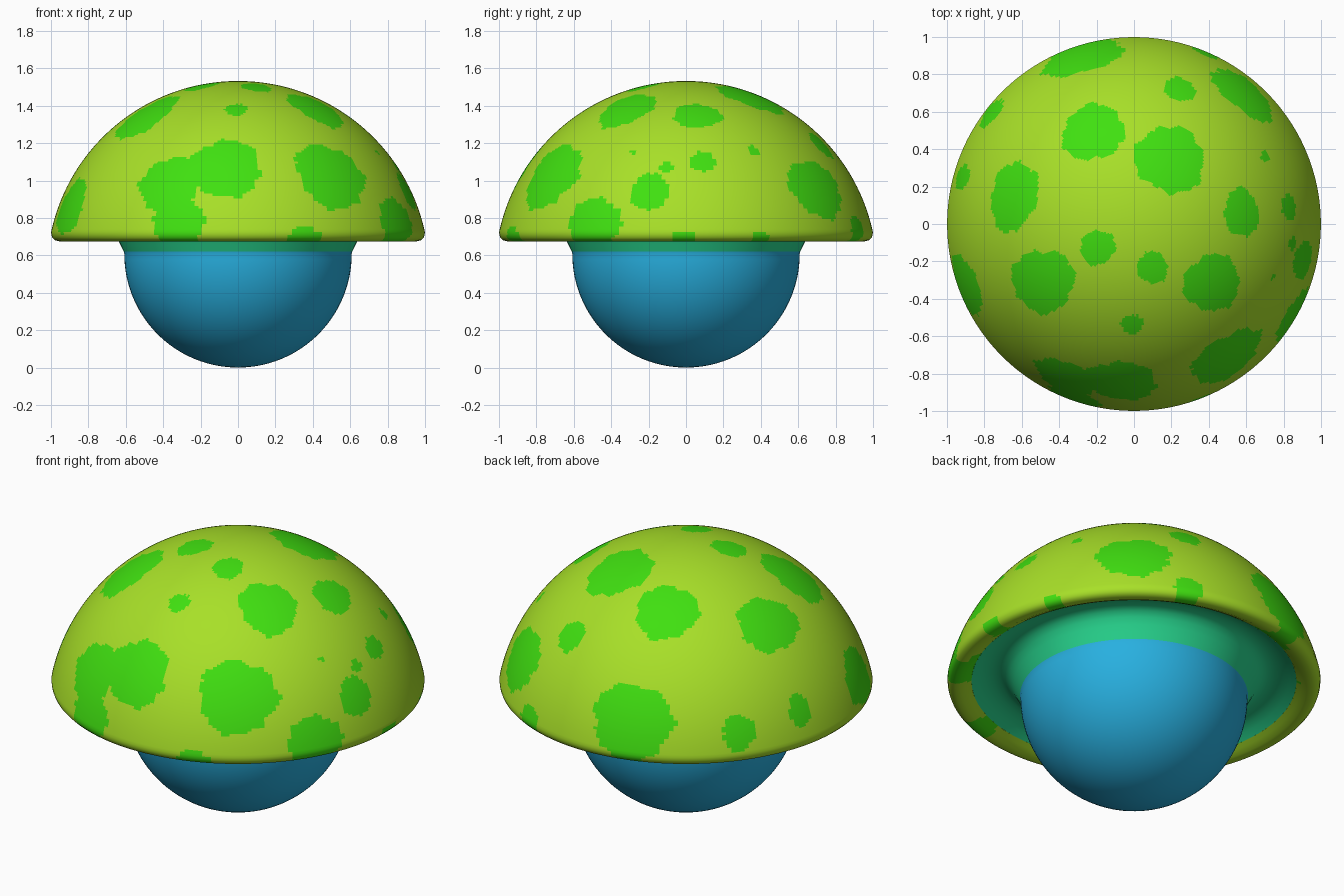
import bpy, math
from mathutils import Vector

if "Cube" in bpy.data.objects:
    bpy.data.objects.remove(bpy.data.objects["Cube"])

def srgb(h):
    out = []
    for i in (0, 2, 4):
        c = int(h[i:i + 2], 16) / 255
        out.append(c / 12.92 if c <= 0.04045 else ((c + 0.055) / 1.055) ** 2.4)
    return (*out, 1)

def material(name, h):
    m = bpy.data.materials.new(name)
    m.diffuse_color = srgb(h)
    m.use_nodes = True
    m.node_tree.nodes["Principled BSDF"].inputs["Base Color"].default_value = m.diffuse_color
    return m

LIME = material("lime", "A8E028")
SPOT = material("bright_green", "40E010")
TEAL = material("sea_green", "28D890")
BLUE = material("blue", "28B0E0")

def lathe(name, profile, segs, mats):
    """Spin (r, z) points around z; r = 0 makes a pole."""
    verts, faces, rings = [], [], []
    for r, z in profile:
        if r < 1e-5:
            rings.append([len(verts)] * segs)
            verts.append((0, 0, z))
        else:
            rings.append(list(range(len(verts), len(verts) + segs)))
            verts += [(r * math.cos(2 * math.pi * i / segs),
                       r * math.sin(2 * math.pi * i / segs), z) for i in range(segs)]
    for a, b in zip(rings, rings[1:]):
        for i in range(segs):
            j = (i + 1) % segs
            faces.append(tuple(dict.fromkeys((a[i], b[i], b[j], a[j]))))
    me = bpy.data.meshes.new(name)
    me.from_pydata(verts, [], faces)
    for m in mats:
        me.materials.append(m)
    ob = bpy.data.objects.new(name, me)
    bpy.context.collection.objects.link(ob)
    bpy.context.view_layer.objects.active = ob
    ob.select_set(True)
    bpy.ops.object.shade_smooth_by_angle(angle=math.radians(50))
    ob.select_set(False)
    return ob

# Cap: spherical dome with a rolled rim
R, CZ = 1.022, 0.51
END = math.radians(77)
N = 96
dome = [(R * math.sin(END * i / N) if i else 0, CZ + R * math.cos(END * i / N)) for i in range(N + 1)]
rim = [(0.999, 0.725), (0.998, 0.71), (0.993, 0.695), (0.98, 0.681), (0.955, 0.675),
       (0.925, 0.68), (0.895, 0.695), (0.87, 0.71)]
cap = lathe("cap", dome + rim, 256, [LIME, SPOT])

# Spots: azimuth in degrees, height, half width around, half height along the dome
SPOTS = [
    (61, 1.45, .19, .19), (114, 1.375, .17, .17), (167, 1.285, .19, .16), (212, 1.35, .17, .20),
    (213, 1.505, .09, .10), (-67, 1.50, .08, .09), (-91, 1.38, .06, .06), (-37, 1.385, .155, .17),
    (6, 1.35, .13, .11), (27, 1.16, .03, .035), (6, 1.10, .07, .065), (71, 1.19, .085, .09),
    (50, .96, .20, .17), (107, .89, .22, .21), (142, .84, .09, .10), (165, .88, .07, .09),
    (200, .86, .17, .16), (-95, 1.07, .20, .18), (-114, .98, .17, .17), (-109, .77, .14, .14),
    (-55, 1.03, .21, .20), (-30, .78, .16, .13), (-12, .94, .10, .11), (-7, 1.07, .035, .035),
    (-21, 1.15, .015, .015), (-1, .70, .06, .035), (24, .69, .05, .04), (67, .74, .08, .07),
    (-69, .70, .09, .055),
]
spots = []
for k, (az, z, w, h) in enumerate(SPOTS):
    t = math.radians(az)
    phi = math.acos((z - CZ) / R)
    n = Vector((math.sin(phi) * math.cos(t), math.sin(phi) * math.sin(t), math.cos(phi)))
    around = Vector((-math.sin(t), math.cos(t), 0))
    spots.append((n * R + Vector((0, 0, CZ)), around, n.cross(around), w, h, k))

def in_spot(p):
    for c, a, b, w, h, k in spots:
        d = p - c
        if d.length > 0.32:
            continue
        u, v = d.dot(a) / w, d.dot(b) / h
        t = math.atan2(v, u)
        edge = 1 + .05 * math.sin(3 * t + k) + .04 * math.sin(7 * t + 2 * k) + .03 * math.sin(13 * t + k)
        if math.hypot(u, v) < edge:
            return True
    return False

for f in cap.data.polygons:
    f.material_index = int(in_spot(f.center))

# Underside: hollow groove that flares down into the stem
lathe("cap_underside", [(0.87, 0.71), (0.835, 0.735), (0.80, 0.752), (0.76, 0.763), (0.72, 0.762),
                        (0.69, 0.75), (0.665, 0.725), (0.645, 0.69), (0.628, 0.655), (0.611, 0.62)],
      96, [TEAL])

# Stem: rounded bulb
S = 0.608
lathe("stem", [(0.611, 0.62)] + [(S * math.cos(math.pi / 2 * i / 32) if i < 32 else 0,
                                  S - S * math.sin(math.pi / 2 * i / 32)) for i in range(33)],
      96, [BLUE])
